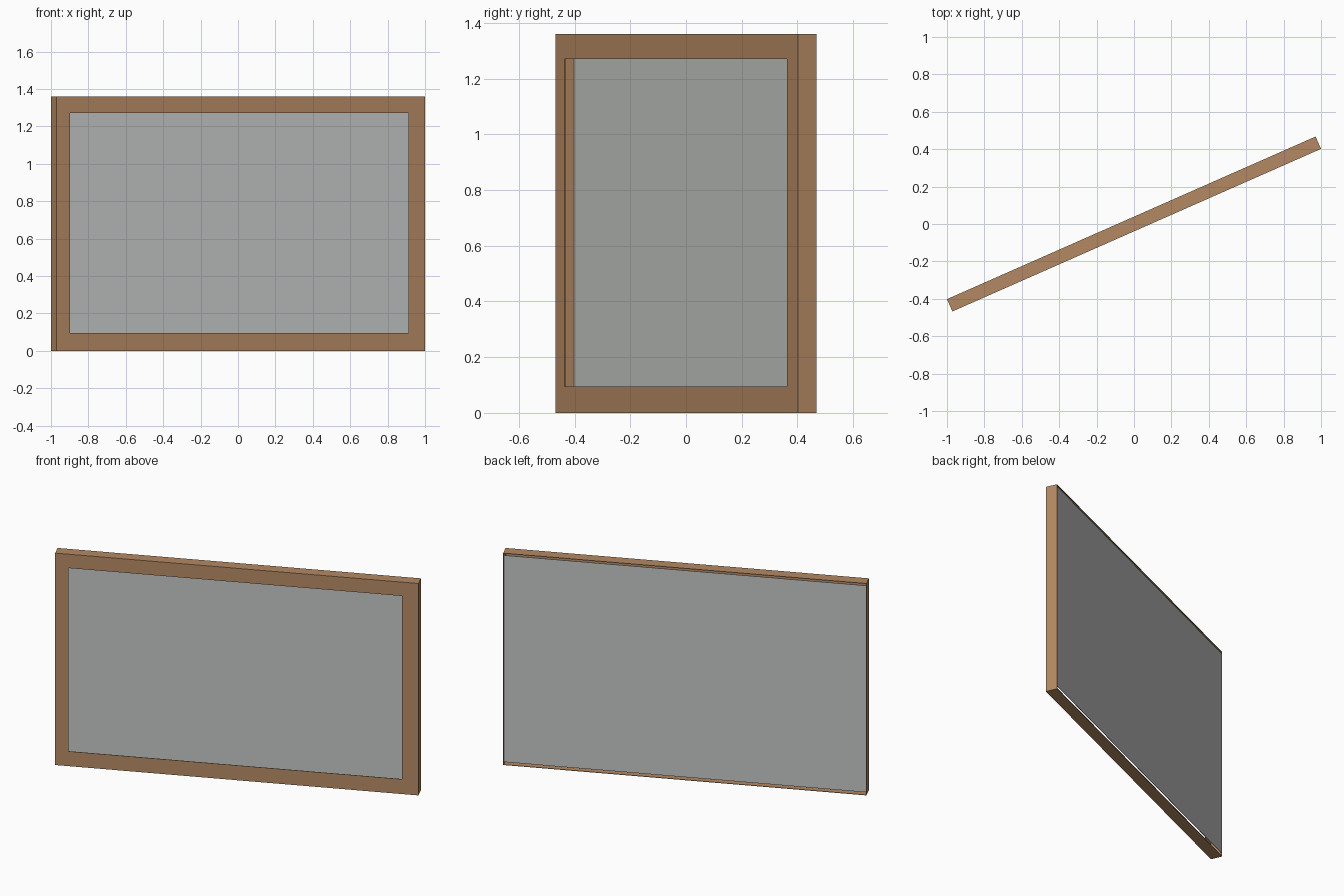
import bpy, bmesh, math
from mathutils import Matrix

cube = bpy.data.objects.get("Cube")
if cube:
    bpy.data.objects.remove(cube, do_unlink=True)

WIDTH, DEPTH, HEIGHT = 2.154, 0.072, 1.36
TURN = math.radians(23.8)
LIP_LEFT, LIP_RIGHT, LIP_BOTTOM, LIP_TOP = 0.078, 0.096, 0.095, 0.089
SHEET = 0.003


def material(name, srgb):
    linear = [((c / 255 + 0.055) / 1.055) ** 2.4 for c in srgb]
    mat = bpy.data.materials.new(name)
    mat.use_nodes = True
    mat.diffuse_color = (*linear, 1)
    mat.node_tree.nodes["Principled BSDF"].inputs["Base Color"].default_value = (*linear, 1)
    return mat


def make_object(name, bm, mat):
    bm.transform(Matrix.Rotation(TURN, 4, "Z"))
    mesh = bpy.data.meshes.new(name)
    bm.to_mesh(mesh)
    bm.free()
    mesh.materials.append(mat)
    obj = bpy.data.objects.new(name, mesh)
    bpy.context.collection.objects.link(obj)
    return obj


def rectangle(bm, x0, x1, z0, z1, y):
    return [bm.verts.new((x, y, z)) for x, z in ((x0, z0), (x1, z0), (x1, z1), (x0, z1))]


# Frame: a front lip around the opening, folded back into four thin walls
half, front, back = WIDTH / 2, -DEPTH / 2, DEPTH / 2
bm = bmesh.new()
rings = [
    rectangle(bm, -half + LIP_LEFT, half - LIP_RIGHT, LIP_BOTTOM, HEIGHT - LIP_TOP, front),
    rectangle(bm, -half, half, 0, HEIGHT, front),
    rectangle(bm, -half, half, 0, HEIGHT, back),
]
for inner, outer in zip(rings, rings[1:]):
    for i in range(4):
        j = (i + 1) % 4
        bm.faces.new((inner[i], outer[i], outer[j], inner[j]))
frame = make_object("frame", bm, material("wood brown", (180, 137, 99)))
solid = frame.modifiers.new("sheet thickness", "SOLIDIFY")
solid.thickness = SHEET
solid.offset = -1
solid.use_even_offset = True

# Backing panel: a thin sheet at the back, with a gap above and below
bm = bmesh.new()
corners = rectangle(bm, -half + 0.004, half - 0.004, 0.02, HEIGHT - 0.014, back)
sheet = bm.faces.new(corners)
moved = bmesh.ops.extrude_face_region(bm, geom=[sheet])["geom"]
for v in moved:
    if isinstance(v, bmesh.types.BMVert):
        v.co.y -= SHEET
bmesh.ops.recalc_face_normals(bm, faces=bm.faces)
make_object("back_panel", bm, material("panel grey", (196, 199, 197)))
